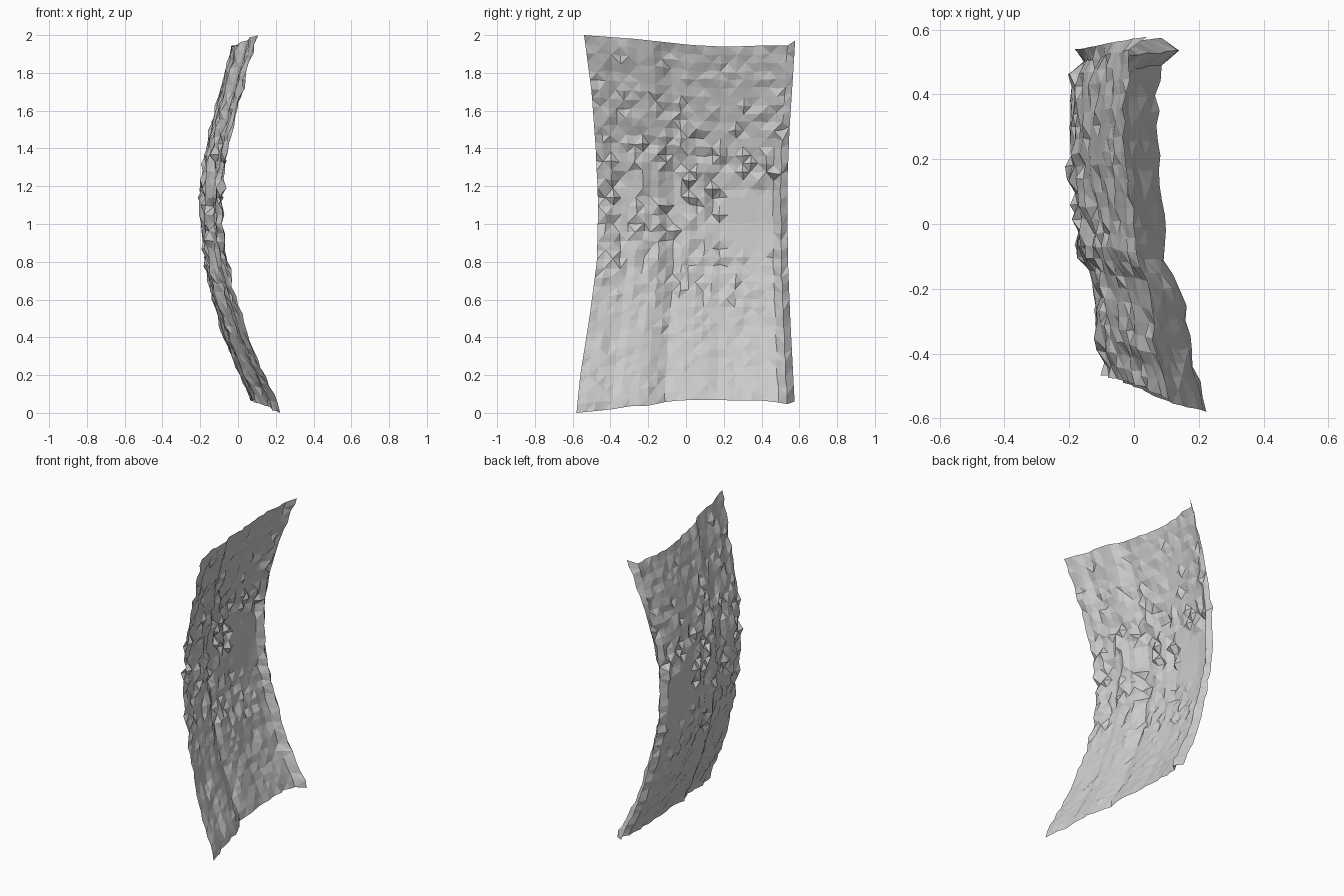
import bpy
import bmesh
import random

random.seed(7)
if "Cube" in bpy.data.objects:
    bpy.data.objects.remove(bpy.data.objects["Cube"], do_unlink=True)


def lerp_table(points, t):
    """Piecewise linear profile lookup."""
    if t <= points[0][0]:
        return points[0][1]
    for (a, va), (b, vb) in zip(points, points[1:]):
        if t <= b:
            return va + (vb - va) * (t - a) / (b - a)
    return points[-1][1]


# Vertical bow of the sheet (height -> x)
BOW = [(0, .085), (.07, .07), (.2, 0.01), (.4, -.075), (.6, -.13), (.8, -.175), (1, -.197),
       (1.2, -.195), (1.4, -.168), (1.6, -.12), (1.8, -.07), (1.95, -.025), (2, -.015)]
# Crosswise curl (nominal y -> x offset), with a step near y = -0.16
CURL = [(-.58, .14), (-.4, .1), (-.32, .098), (-.19, .068), (-.14, .032),
        (0, .026), (.15, .008), (.4, 0), (.5, .012)]
CURL_SCALE = [(0, 1), (1, .8), (2, .85)]
# Side edges (height -> y)
EDGE_FRONT = [(0, -.58), (.2, -.56), (.5, -.512), (.8, -.472), (1.1, -.465),
              (1.4, -.478), (1.7, -.5), (2, -.54)]
EDGE_BACK = [(0, .578), (.5, .552), (.8, .54), (1.2, .536), (1.5, .548), (1.95, .577)]
# Wavy bottom and top edges (nominal y -> z)
BOTTOM = [(-.58, 0), (-.4, .018), (-.3, .035), (-.2, .038), (-.1, .06), (0, .068),
          (.4, .066), (.52, .052), (.545, .045), (.58, .06)]
TOP = [(-.58, 2), (-.3, 1.98), (0, 1.948), (.2, 1.938), (.4, 1.945), (.55, 1.945), (.58, 1.97)]
# Back lip: ridge height and the return of the outermost column
RIDGE = [(0, .055), (1, .035), (1.5, .02), (2, 0)]
LIP = [(0, -.05), (1, -.025), (1.4, -.012), (1.7, .01), (1.95, .05)]

COLS, ROWS = 25, 42


def column_u(i):
    return 1.0 if i == COLS else .965 * i / (COLS - 1)


# Rough lattice noise, shared along short runs so chips look blocky
noise = [[random.uniform(-1, 1) for _ in range(COLS + 1)] for _ in range(ROWS + 1)]
column_drift = [random.uniform(-.004, .004) for _ in range(COLS + 1)]


def roughness(i, j, y, z):
    if .2 < y < .5 and .87 < z < 1.17:          # smooth patch
        return 0.0
    n = noise[j][i]
    r = .0045 * n + column_drift[i]
    middle = max(0.0, 1 - abs(z - 1.15) / .65)
    if abs(n) > .78:                            # chipped spots
        r += (.004 + .013 * middle) * (1 if n > 0 else -1)
    return r


def sheet_point(i, j):
    u, v = column_u(i), j / ROWS
    nominal = -.58 + 1.16 * u
    low, high = lerp_table(BOTTOM, nominal), lerp_table(TOP, nominal)
    z = low + (high - low) * v
    front, back = lerp_table(EDGE_FRONT, z), lerp_table(EDGE_BACK, z)
    y = front + (back - front) * u
    x = lerp_table(BOW, z) + lerp_table(CURL, nominal) * lerp_table(CURL_SCALE, z)
    if i >= COLS - 1:
        x += lerp_table(RIDGE, z)
    if i == COLS:
        x += lerp_table(LIP, z)
    x += roughness(i, j, y, z)
    if 0 < i < COLS and 0 < j < ROWS:
        y += random.uniform(-.005, .005)
        z += random.uniform(-.006, .006)
    return x, y, z


# Curved rough sheet
bm = bmesh.new()
grid = [[bm.verts.new(sheet_point(i, j)) for i in range(COLS + 1)] for j in range(ROWS + 1)]
for j in range(ROWS):
    for i in range(COLS):
        a, b = grid[j][i], grid[j][i + 1]
        c, d = grid[j + 1][i + 1], grid[j + 1][i]
        if (i + j) % 2:
            bm.faces.new((a, b, c))
            bm.faces.new((a, c, d))
        else:
            bm.faces.new((a, b, d))
            bm.faces.new((b, c, d))

mesh = bpy.data.meshes.new("rough_curved_sheet")
bm.to_mesh(mesh)
bm.free()
sheet = bpy.data.objects.new("rough_curved_sheet", mesh)
bpy.context.collection.objects.link(sheet)

# Plain grey surface
grey = bpy.data.materials.new("plain_grey")
grey.use_nodes = True
colour = (.6, .6, .6, 1)
grey.diffuse_color = colour
grey.node_tree.nodes["Principled BSDF"].inputs["Base Color"].default_value = colour
mesh.materials.append(grey)
